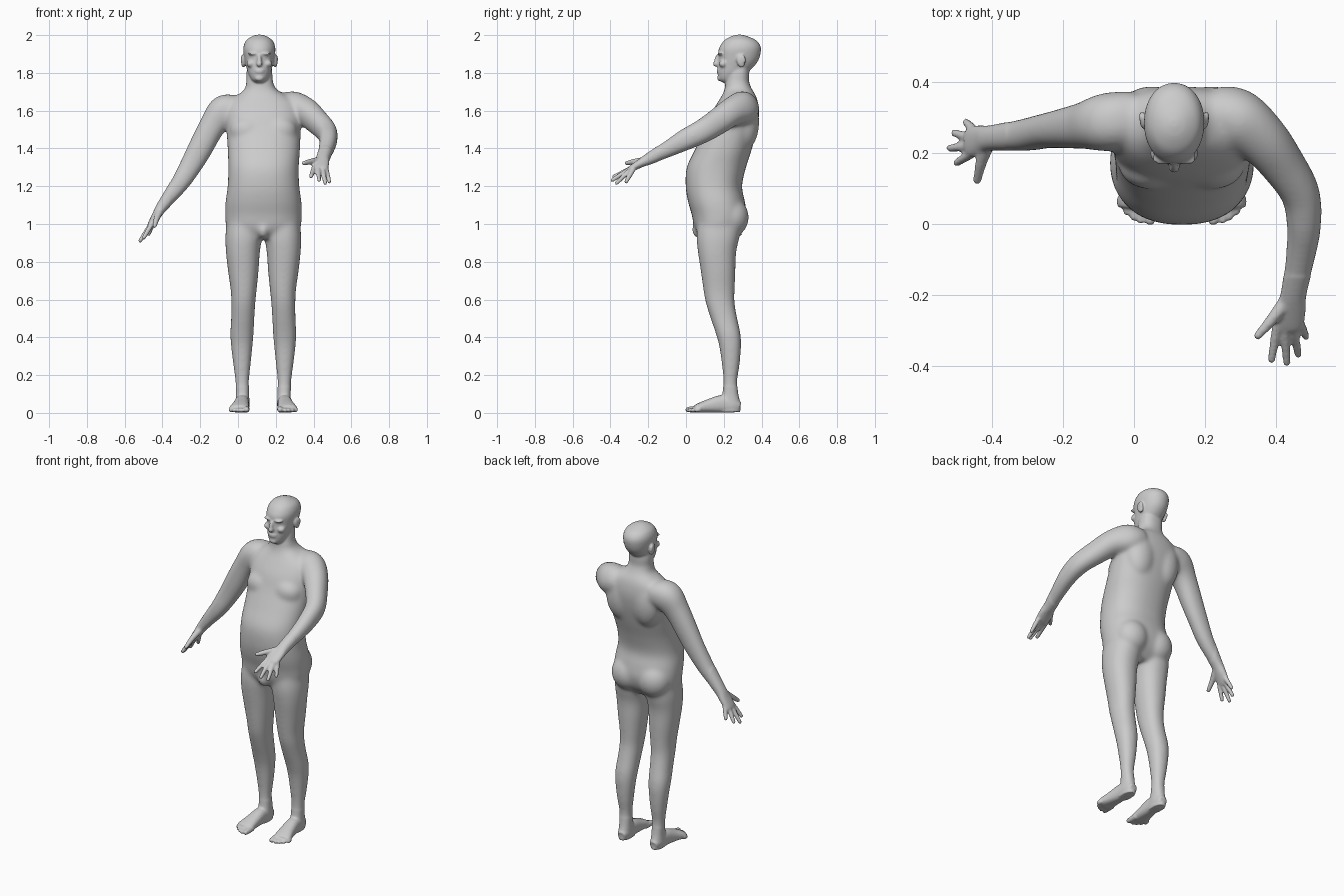
import bpy, bmesh, math
from mathutils import Vector, Matrix

AXIS = 0.134    # mid-plane of torso and legs
HEAD = 0.113    # mid-plane of the head
bm = bmesh.new()


def spline(rows, sub=5):
    """Catmull-Rom interpolation of any tuples."""
    out = []
    n = len(rows)
    for i in range(n - 1):
        a, b, c, d = rows[max(i - 1, 0)], rows[i], rows[i + 1], rows[min(i + 2, n - 1)]
        for k in range(sub):
            t = k / sub
            out.append([0.5 * (2 * q + (r - p) * t + (2 * p - 5 * q + 4 * r - s) * t * t
                               + (3 * q - p - 3 * r + s) * t ** 3)
                        for p, q, r, s in zip(a, b, c, d)])
    return out + [list(rows[-1])]


def skin(rings):
    loops = [[bm.verts.new(p) for p in ring] for ring in rings]
    n = len(loops[0])
    for a, b in zip(loops, loops[1:]):
        for i in range(n):
            bm.faces.new((a[i], a[(i + 1) % n], b[(i + 1) % n], b[i]))
    bm.faces.new(loops[0][::-1])
    bm.faces.new(loops[-1])


def ring(c, u, v, ru, rv, p, n=32):
    pts = []
    for i in range(n):
        a = 2 * math.pi * i / n
        ca, sa = math.cos(a), math.sin(a)
        pts.append(c + u * ru * math.copysign(abs(ca) ** (2 / p), ca)
                   + v * rv * math.copysign(abs(sa) ** (2 / p), sa))
    return pts


def stack(rows, p=2.2):
    """Horizontal sections: z, centre x, half width, front y, back y."""
    skin([ring(Vector((x, (f + b) / 2, z)), Vector((1, 0, 0)), Vector((0, 1, 0)),
               w, (b - f) / 2, p) for z, x, w, f, b in spline(rows)])


def limb(rows, side, p=2.0, tip=False):
    """Sections across a path: x, y, z, radius along side, other radius."""
    pts = spline(rows)
    rings = []
    for i, r in enumerate(pts):
        t = (Vector(pts[min(i + 1, len(pts) - 1)][:3]) - Vector(pts[max(i - 1, 0)][:3])).normalized()
        u = (Vector(side) - t * t.dot(Vector(side))).normalized()
        rings.append(ring(Vector(r[:3]), u, t.cross(u), r[3], r[4], p))
    skin(rings)
    if tip:
        r = rows[-1]
        ball(r[:3], (r[3],) * 3)


def ball(c, r, rot=0.0):
    m = Matrix.Translation(c) @ Matrix.Rotation(rot, 4, 'X') @ Matrix.Diagonal((*r, 1))
    bmesh.ops.create_uvsphere(bm, u_segments=24, v_segments=16, radius=1, matrix=m)


def finger(a, b, r, side):
    mid = (Vector(a) + Vector(b)) / 2
    end = Vector(b) - (Vector(b) - Vector(a)).normalized() * r * 0.6
    limb([(*a, r * 1.1, r * 1.1), (*mid, r, r), (*end, r * .85, r * .85)], side, tip=True)


# torso and neck
stack([(.92, .135, .15, .08, .25), (.98, .135, .195, .045, .30), (1.05, .135, .203, .03, .32),
       (1.12, .135, .201, .01, .312), (1.2, .135, .190, -.002, .297), (1.3, .135, .187, .004, .318),
       (1.4, .137, .192, .05, .35), (1.5, .135, .197, .098, .376), (1.58, .133, .2, .13, .387),
       (1.64, .131, .185, .165, .382), (1.68, .127, .135, .19, .37), (1.71, .12, .088, .203, .352),
       (1.75, .115, .071, .21, .335), (1.80, .113, .068, .22, .335), (1.86, .113, .06, .23, .335)], 2.3)
for s in (-1, 1):
    ball((AXIS + s * .088, .165, 1.495), (.09, .068, .075))        # chest
    ball((AXIS + s * .085, .31, 1.54), (.095, .078, .15))          # shoulder blade
    ball((AXIS + s * .088, .24, 1.035), (.1, .093, .105))          # buttock
ball((AXIS, .068, .968), (.032, .038, .045))

# head
stack([(z, HEAD, w, f, b) for z, w, f, b in (
    (1.748, .025, .195, .26), (1.765, .043, .174, .285), (1.80, .060, .168, .325),
    (1.84, .071, .169, .365), (1.875, .079, .172, .387), (1.92, .085, .172, .397),
    (1.95, .081, .185, .391), (1.975, .067, .206, .368), (1.994, .038, .24, .325),
    (2.002, .012, .27, .295))], 2.1)
limb([(HEAD, .172, 1.895, .009, .01), (HEAD, .164, 1.87, .011, .014),
      (HEAD, .159, 1.848, .016, .013)], (1, 0, 0), tip=True)       # nose
ball((HEAD, .172, 1.814), (.027, .010, .006))                      # lips
ball((HEAD, .172, 1.804), (.024, .010, .006))
ball((HEAD, .18, 1.772), (.024, .015, .016))                       # chin
for s in (-1, 1):
    ball((HEAD + s * .032, .185, 1.902), (.03, .02, .008))         # brow
    ball((HEAD + s * .044, .198, 1.848), (.024, .024, .02))        # cheek
    ball((HEAD + s * .085, .29, 1.862), (.012, .022, .035), .25)   # ear
    ball((HEAD + s * .091, .302, 1.872), (.008, .014, .024), .25)

# legs and feet
for s in (-1, 1):
    stack([(z, AXIS + s * o, w, f, b) for z, o, w, f, b in (
        (1.0, .100, .095, .06, .29), (.93, .104, .097, .055, .283), (.85, .108, .090, .063, .266),
        (.75, .106, .081, .078, .262), (.65, .104, .069, .092, .258), (.58, .106, .064, .105, .258),
        (.5, .109, .062, .13, .272), (.42, .113, .062, .157, .289), (.35, .114, .057, .176, .292),
        (.25, .113, .046, .19, .284), (.17, .112, .037, .197, .272), (.1, .110, .035, .192, .277),
        (.05, .11, .037, .17, .288), (.005, .11, .034, .165, .288))])
    limb([(AXIS + s * o, y, z, w, h) for o, y, z, w, h in (
        (.109, .285, .030, .024, .026), (.110, .25, .04, .036, .04), (.113, .19, .047, .038, .047),
        (.119, .12, .036, .044, .036), (.126, .07, .026, .051, .026), (.129, .045, .021, .048, .018))],
        (1, 0, 0), 2.4)
    for k in range(5):                                             # toes
        r = .017 if k == 0 else .0125
        o = .088 + (k > 0) * .008 + k * .0195
        finger((AXIS + s * (o * .9 + .012), .075, .02),
               (AXIS + s * o, .0 + .003 * k * k, r), r, (1, 0, 0))

# arm hanging out to the side
limb([(.01, .30, 1.61, .075, .065), (-.07, .287, 1.597, .083, .088), (-.135, .277, 1.52, .067, .071),
      (-.2, .268, 1.40, .056, .066), (-.245, .262, 1.318, .05, .06), (-.31, .25, 1.212, .046, .049),
      (-.4, .242, 1.095, .036, .031), (-.43, .236, 1.048, .042, .024), (-.458, .23, 1.003, .044, .018),
      (-.468, .228, .988, .036, .014)], (0, 1, 0), 2.2)
# arm reaching forward
limb([(.22, .31, 1.62, .075, .07), (.29, .297, 1.613, .083, .09), (.36, .24, 1.592, .073, .076),
      (.42, .165, 1.54, .062, .07), (.468, .085, 1.49, .055, .064), (.478, 0, 1.448, .049, .058),
      (.47, -.08, 1.405, .043, .047), (.45, -.19, 1.348, .036, .032), (.442, -.235, 1.325, .042, .024),
      (.433, -.282, 1.298, .044, .018), (.431, -.298, 1.289, .036, .014)], (1, 0, 0), 2.2)

# fingers: root, tip
for a, b in (((-.457, .198, 1.0), (-.502, .170, .922)), ((-.463, .219, .995), (-.522, .213, .905)),
             ((-.460, .242, .998), (-.509, .257, .917)), ((-.448, .262, 1.012), (-.475, .289, .94))):
    finger(a, b, .0125, (0, 1, 0))
for a, b in (((.402, -.285, 1.297), (.386, -.388, 1.248)), ((.424, -.296, 1.292), (.43, -.397, 1.228)),
             ((.447, -.292, 1.29), (.463, -.372, 1.212)), ((.466, -.278, 1.292), (.485, -.32, 1.218))):
    finger(a, b, .0125, (1, 0, 0))
for pts, side in ((((-.412, .225, 1.07), (-.43, .172, 1.03), (-.441, .122, .99)), (0, 0, 1)),
                  (((.43, -.215, 1.335), (.385, -.272, 1.33), (.348, -.314, 1.322)), (0, 0, 1))):
    limb([(*p, r, r) for p, r in zip(pts, (.021, .016, .0115))], side, tip=True)   # thumb

# fuse everything into one skin
bmesh.ops.recalc_face_normals(bm, faces=bm.faces)
mesh = bpy.data.meshes.new("body")
bm.to_mesh(mesh)
bm.free()
body = bpy.data.objects.new("body", mesh)
bpy.context.collection.objects.link(body)
mod = body.modifiers.new("fuse", 'REMESH')
mod.mode = 'VOXEL'
mod.voxel_size = 0.0055
fused = bpy.data.meshes.new_from_object(body.evaluated_get(bpy.context.evaluated_depsgraph_get()))
body.modifiers.clear()

# soften joints strongly, keep face, hands and feet crisp
bm = bmesh.new()
bm.from_mesh(fused)
soft = [v for v in bm.verts if .14 < v.co.z < 1.74 and v.co.x > -.36 and v.co.y > -.15]
for verts, count in ((soft, 35), (bm.verts[:], 3)):
    for _ in range(count):
        bmesh.ops.smooth_vert(bm, verts=verts, factor=.5, use_axis_x=True, use_axis_y=True, use_axis_z=True)
for v in bm.verts:
    v.co.z = max(v.co.z, 0.002)
for f in bm.faces:
    f.smooth = True
bm.to_mesh(fused)
bm.free()
body.data = fused
